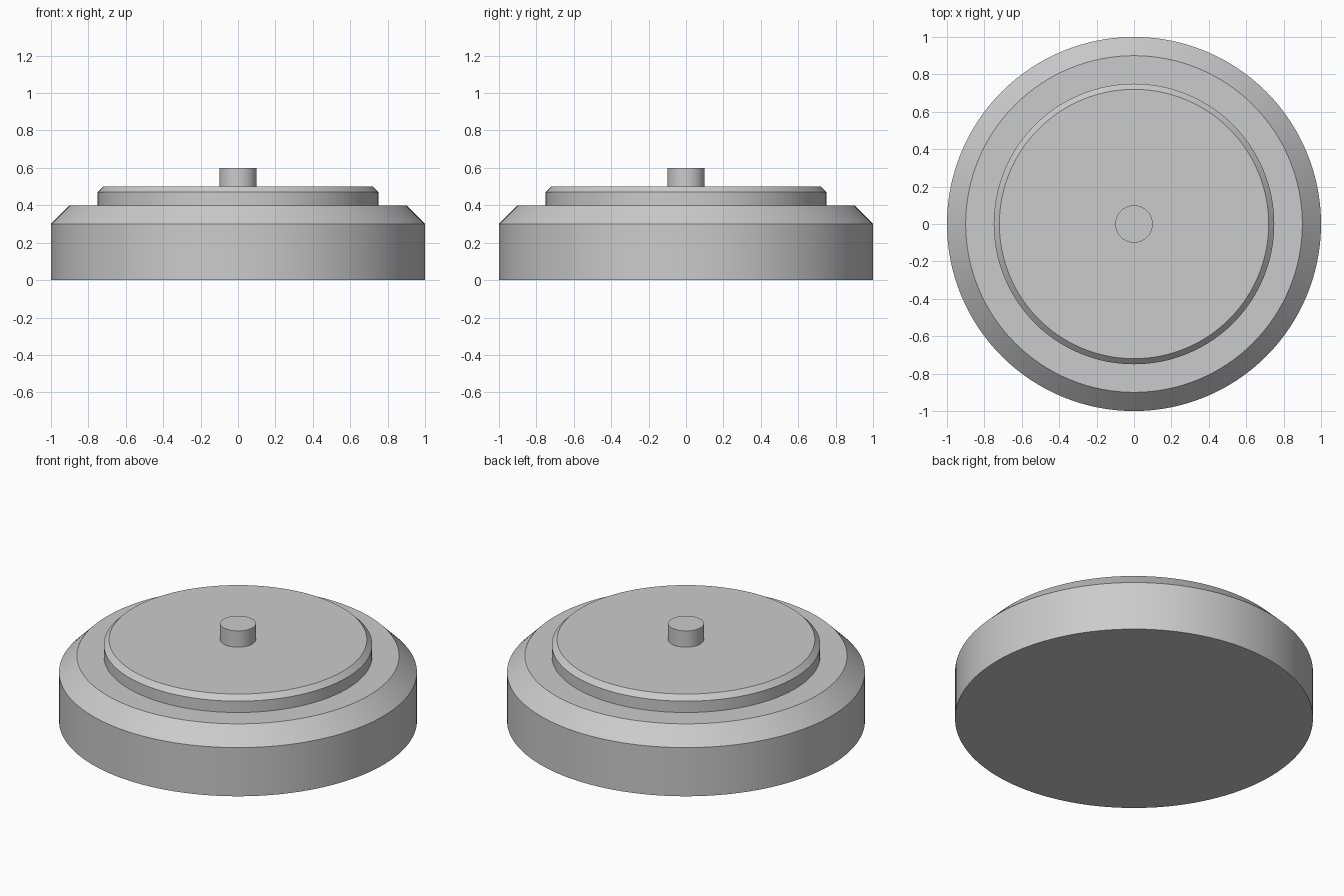
import bpy
import math

SEGMENTS = 128

cube = bpy.data.objects.get("Cube")
if cube:
    bpy.data.objects.remove(cube, do_unlink=True)

# Single plain grey material
grey = bpy.data.materials.new("light_grey")
grey.use_nodes = True
colour = (0.6, 0.6, 0.6, 1)
grey.diffuse_color = colour
grey.node_tree.nodes["Principled BSDF"].inputs["Base Color"].default_value = colour


def turned_part(name, profile):
    """Solid of revolution about z from (radius, height) points, capped at both ends."""
    verts, faces = [], []
    for radius, z in profile:
        for i in range(SEGMENTS):
            a = 2 * math.pi * i / SEGMENTS
            verts.append((radius * math.cos(a), radius * math.sin(a), z))
    for ring in range(len(profile) - 1):
        low, high = ring * SEGMENTS, (ring + 1) * SEGMENTS
        for i in range(SEGMENTS):
            j = (i + 1) % SEGMENTS
            faces.append((low + i, low + j, high + j, high + i))
    faces.append(tuple(reversed(range(SEGMENTS))))
    faces.append(tuple(range(len(verts) - SEGMENTS, len(verts))))

    mesh = bpy.data.meshes.new(name)
    mesh.from_pydata(verts, [], faces)
    mesh.materials.append(grey)
    obj = bpy.data.objects.new(name, mesh)
    bpy.context.collection.objects.link(obj)

    # Smooth round walls, crisp rims
    bpy.ops.object.select_all(action="DESELECT")
    obj.select_set(True)
    bpy.context.view_layer.objects.active = obj
    bpy.ops.object.shade_smooth_by_angle(angle=math.radians(30))
    return obj


# Wide base with a chamfered shoulder
turned_part("base", [(1, 0), (1, 0.3), (0.9, 0.4)])

# Raised plate with a narrow chamfer
turned_part("raised_plate", [(0.75, 0.4), (0.75, 0.47), (0.72, 0.5)])

# Central pin
turned_part("centre_pin", [(0.1, 0.5), (0.1, 0.6)])
